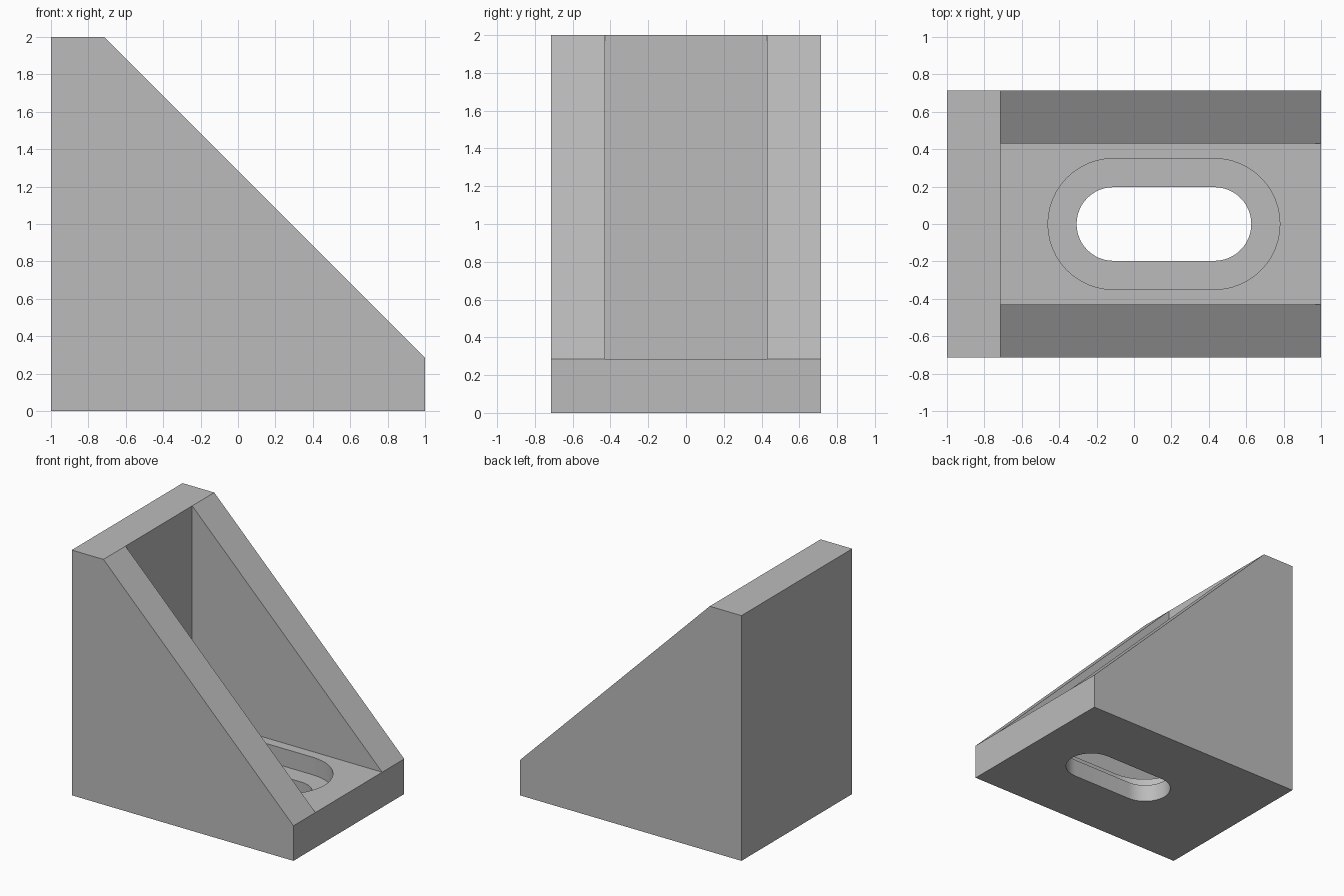
import bpy
import bmesh
from math import cos, sin, pi, radians
from mathutils import Matrix

if "Cube" in bpy.data.objects:
    bpy.data.objects.remove(bpy.data.objects["Cube"])

HALF_W = 0.714      # half width of the bracket
WALL = 0.286        # plate thickness
INNER = 0.43        # half width of the channel between the gussets
SLOT_X = 0.16       # slot centre along the base plate

grey = bpy.data.materials.new("plain grey")
grey.use_nodes = True
colour = (0.5, 0.5, 0.5, 1)
grey.diffuse_color = colour
grey.node_tree.nodes["Principled BSDF"].inputs["Base Color"].default_value = colour


def prism(name, points, vector, matrix=Matrix()):
    """Extrude a closed outline of 3D points along a vector."""
    bm = bmesh.new()
    face = bm.faces.new([bm.verts.new(p) for p in points])
    new = bmesh.ops.extrude_face_region(bm, geom=[face])["geom"]
    verts = [v for v in new if isinstance(v, bmesh.types.BMVert)]
    bmesh.ops.translate(bm, verts=verts, vec=vector)
    bm.transform(matrix)
    bmesh.ops.recalc_face_normals(bm, faces=bm.faces)
    mesh = bpy.data.meshes.new(name)
    bm.to_mesh(mesh)
    bm.free()
    mesh.materials.append(grey)
    obj = bpy.data.objects.new(name, mesh)
    bpy.context.collection.objects.link(obj)
    return obj


def slot(name, radius, straight, z0, z1, matrix):
    """Rounded slot cutter running along x between two heights."""
    n = 24
    points = []
    for side in (1, -1):
        for i in range(n + 1):
            a = -pi / 2 + pi * i / n
            points.append((SLOT_X + side * (straight + radius * cos(a)),
                           side * radius * sin(a), z0))
    return prism(name, points, (0, 0, z1 - z0), matrix)


# Solid wedge body with the plate ends left square
side_outline = [(-1, 0), (1, 0), (1, WALL), (WALL - 1, 2), (-1, 2)]
bracket = prism("corner_bracket", [(x, -HALF_W, z) for x, z in side_outline],
                (0, 2 * HALF_W, 0))

# Channel between the two gussets
channel_outline = [(WALL - 1, WALL), (1.5, WALL), (1.5, 2.5), (WALL - 1, 2.5)]
cutters = [prism("channel_cutter", [(x, -INNER, z) for x, z in channel_outline],
                 (0, 2 * INNER, 0))]

# Stepped slots in the base plate, mirrored across the diagonal into the back plate
swap = Matrix(((0, 0, 1, -1), (0, 1, 0, 0), (1, 0, 0, 1), (0, 0, 0, 1)))
for plate, matrix in (("base", Matrix()), ("back", swap)):
    cutters.append(slot(plate + "_slot_cutter", 0.197, 0.27, -0.1, 0.2, matrix))
    cutters.append(slot(plate + "_recess_cutter", 0.35, 0.27, WALL / 2, 0.4, matrix))

bpy.ops.object.select_all(action="DESELECT")
bpy.context.view_layer.objects.active = bracket
bracket.select_set(True)
for cutter in cutters:
    cutter.hide_render = True
    mod = bracket.modifiers.new(cutter.name, "BOOLEAN")
    mod.operation = "DIFFERENCE"
    mod.solver = "EXACT"
    mod.object = cutter
    bpy.ops.object.modifier_apply(modifier=mod.name)
    bpy.data.objects.remove(cutter)

bpy.ops.object.shade_smooth_by_angle(angle=radians(30))
